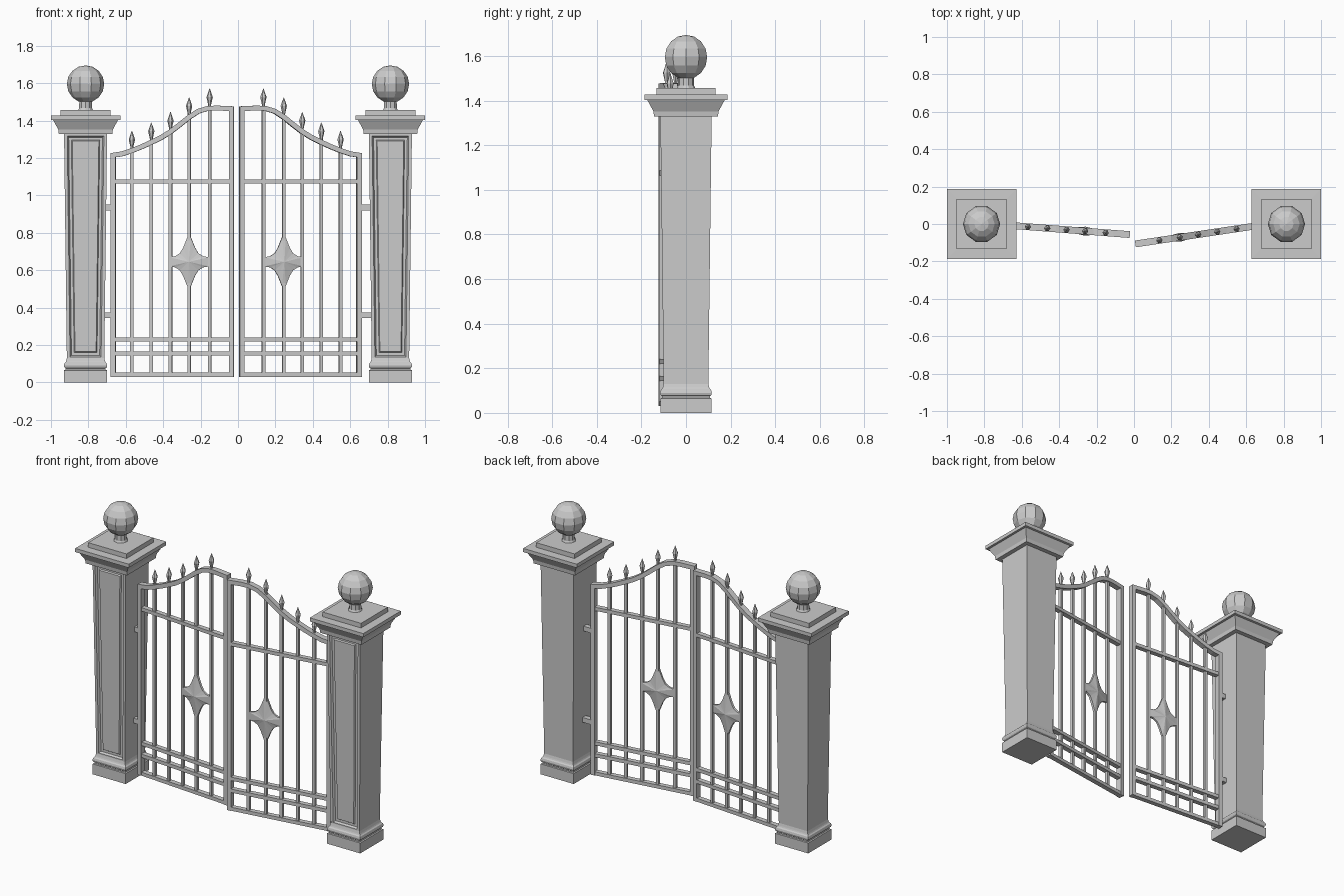
import bpy, bmesh, math
from mathutils import Matrix, Vector

if "Cube" in bpy.data.objects:
    bpy.data.objects.remove(bpy.data.objects["Cube"])

PX = 0.815  # pillar centre


def finish(bm, name, loc=(0, 0, 0), rot=0):
    bmesh.ops.recalc_face_normals(bm, faces=bm.faces[:])
    me = bpy.data.meshes.new(name)
    bm.to_mesh(me)
    bm.free()
    ob = bpy.data.objects.new(name, me)
    ob.location = loc
    ob.rotation_euler.z = rot
    bpy.context.collection.objects.link(ob)
    return ob


def add_box(bm, x0, x1, y0, y1, z0, z1):
    m = Matrix.Translation(((x0 + x1) / 2, (y0 + y1) / 2, (z0 + z1) / 2))
    m = m @ Matrix.Diagonal((abs(x1 - x0), y1 - y0, z1 - z0, 1))
    bmesh.ops.create_cube(bm, size=1, matrix=m)


def add_rings(bm, profile, n=4, turn=math.pi / 4, k=math.sqrt(2), at=(0, 0, 0)):
    # stack of n-sided rings from (half width, height) points
    rings = []
    for r, z in profile:
        rings.append([bm.verts.new(Vector(at) + Vector((
            k * r * math.cos(turn + 2 * math.pi * i / n),
            k * r * math.sin(turn + 2 * math.pi * i / n), z))) for i in range(n)])
    for a, b in zip(rings, rings[1:]):
        for i in range(n):
            j = (i + 1) % n
            bm.faces.new((a[i], a[j], b[j], b[i]))
    bm.faces.new(rings[0][::-1])
    bm.faces.new(rings[-1])


def pillar(x, side):
    # plinth with rounded base moulding
    bm = bmesh.new()
    add_rings(bm, [(.115, 0), (.115, .065), (.107, .067), (.107, .075), (.113, .08), (.116, .09),
                   (.113, .102), (.107, .108), (.104, .115), (.1, .13)])
    finish(bm, side + "_plinth", (x, 0, 0))
    # shaft widening upward, with moulded panel on the front only
    bm = bmesh.new()
    add_rings(bm, [(.1, .12), (.115, 1.335)])
    bmesh.ops.recalc_face_normals(bm, faces=bm.faces[:])
    face = min(bm.faces, key=lambda f: f.calc_center_median().y)
    for t, d in ((.024, 0), (.011, -.012), (.02, 0), (.007, .008)):
        bmesh.ops.inset_region(bm, faces=[face], thickness=t, depth=d)
    finish(bm, side + "_shaft", (x, 0, 0))
    # stepped cap
    bm = bmesh.new()
    add_rings(bm, [(.143, 1.328), (.146, 1.352), (.153, 1.365), (.173, 1.402), (.186, 1.404),
                   (.186, 1.427), (.133, 1.428), (.133, 1.457)])
    finish(bm, side + "_cap", (x, 0, 0))
    # ball finial on a short neck
    bm = bmesh.new()
    add_rings(bm, [(.042, 1.455), (.036, 1.468), (.035, 1.515)], 10, math.pi / 2, 1)
    bmesh.ops.create_uvsphere(bm, u_segments=10, v_segments=8, radius=.1,
                              matrix=Matrix.Translation((0, 0, 1.595)) @ Matrix.Rotation(math.pi / 2, 4, 'Z'))
    finish(bm, side + "_ball_finial", (x, 0, 0))


W, D = .66, .018  # leaf width, frame half depth
CURVE = [(0, 1.213), (.06, 1.222), (.115, 1.24), (.17, 1.262), (.22, 1.285), (.27, 1.309), (.32, 1.34),
         (.37, 1.378), (.42, 1.418), (.47, 1.45), (.52, 1.465), (.57, 1.467), (W, 1.463)]
BARS = (.113, .217, .32, .42, .53)


def curve_z(u):
    for (a, p), (b, q) in zip(CURVE, CURVE[1:]):
        if a <= u <= b:
            return p + (q - p) * (u - a) / (b - a)


def leaf(side, s, loc, rot):
    # frame: stiles, straight rails and swept top rail
    bm = bmesh.new()
    add_box(bm, 0, s * .026, -D, D, .03, 1.215)
    add_box(bm, s * (W - .026), s * W, -D, D, .03, 1.465)
    for z in (.041, .155, .23, 1.075):
        add_box(bm, s * .01, s * (W - .01), -D * .85, D * .85, z - .011, z + .011)
    rings = []
    for i, (u, z) in enumerate(CURVE):
        a, b = Vector(CURVE[max(i - 1, 0)]), Vector(CURVE[min(i + 1, len(CURVE) - 1)])
        t = (b - a).normalized()
        nx, nz = (0, 1) if i in (0, len(CURVE) - 1) else (-t.y, t.x)
        rings.append([bm.verts.new((s * (u + h * nx), y, z + h * nz))
                      for h, y in ((-.013, -D), (.013, -D), (.013, D), (-.013, D))])
    for a, b in zip(rings, rings[1:]):
        for i in range(4):
            bm.faces.new((a[i], a[(i + 1) % 4], b[(i + 1) % 4], b[i]))
    bm.faces.new(rings[0])
    bm.faces.new(rings[-1])
    finish(bm, side + "_leaf_frame", loc, rot)
    # upright bars
    bm = bmesh.new()
    for u in BARS:
        add_box(bm, s * u - .009, s * u + .009, -.009, .009, .04, curve_z(u))
    finish(bm, side + "_leaf_bars", loc, rot)
    # spear tips above the top rail
    bm = bmesh.new()
    for u in BARS:
        add_rings(bm, [(.008, 0), (.008, .02), (.017, .06), (.001, .106)], 6, 0, 1, (s * u, 0, curve_z(u)))
    finish(bm, side + "_leaf_spears", loc, rot)
    # four-pointed star, raised at the middle
    bm = bmesh.new()
    quarter = [(.105, .024), (.075, .03), (.05, .045), (.032, .075), (.01, .13)]
    pts = quarter + [(-x, z) for x, z in quarter[::-1]]
    pts += [(-x, -z) for x, z in pts[::1]]
    rim = [[bm.verts.new((x, y, z)) for x, z in pts] for y in (-.007, .007)]
    mid = [bm.verts.new((0, y, 0)) for y in (-.024, .024)]
    for i in range(len(pts)):
        j = (i + 1) % len(pts)
        bm.faces.new((rim[0][i], rim[0][j], rim[1][j], rim[1][i]))
        for k in (0, 1):
            bm.faces.new((rim[k][i], rim[k][j], mid[k]))
    bmesh.ops.translate(bm, verts=bm.verts[:], vec=(s * BARS[3], 0, .645))
    finish(bm, side + "_leaf_star", loc, rot)


pillar(-PX, "left")
pillar(PX, "right")
leaf("left", 1, (-.68, -.006, 0), math.radians(-4.4))
leaf("right", -1, (.66, -.009, 0), math.radians(8.5))

# hinge stubs between pillars and leaves
for side, s, x in (("left", -1, .67), ("right", 1, .65)):
    bm = bmesh.new()
    for z in (.36, .935):
        add_box(bm, s * x, s * .725, -.022, .01, z - .015, z + .015)
    finish(bm, side + "_hinges")
